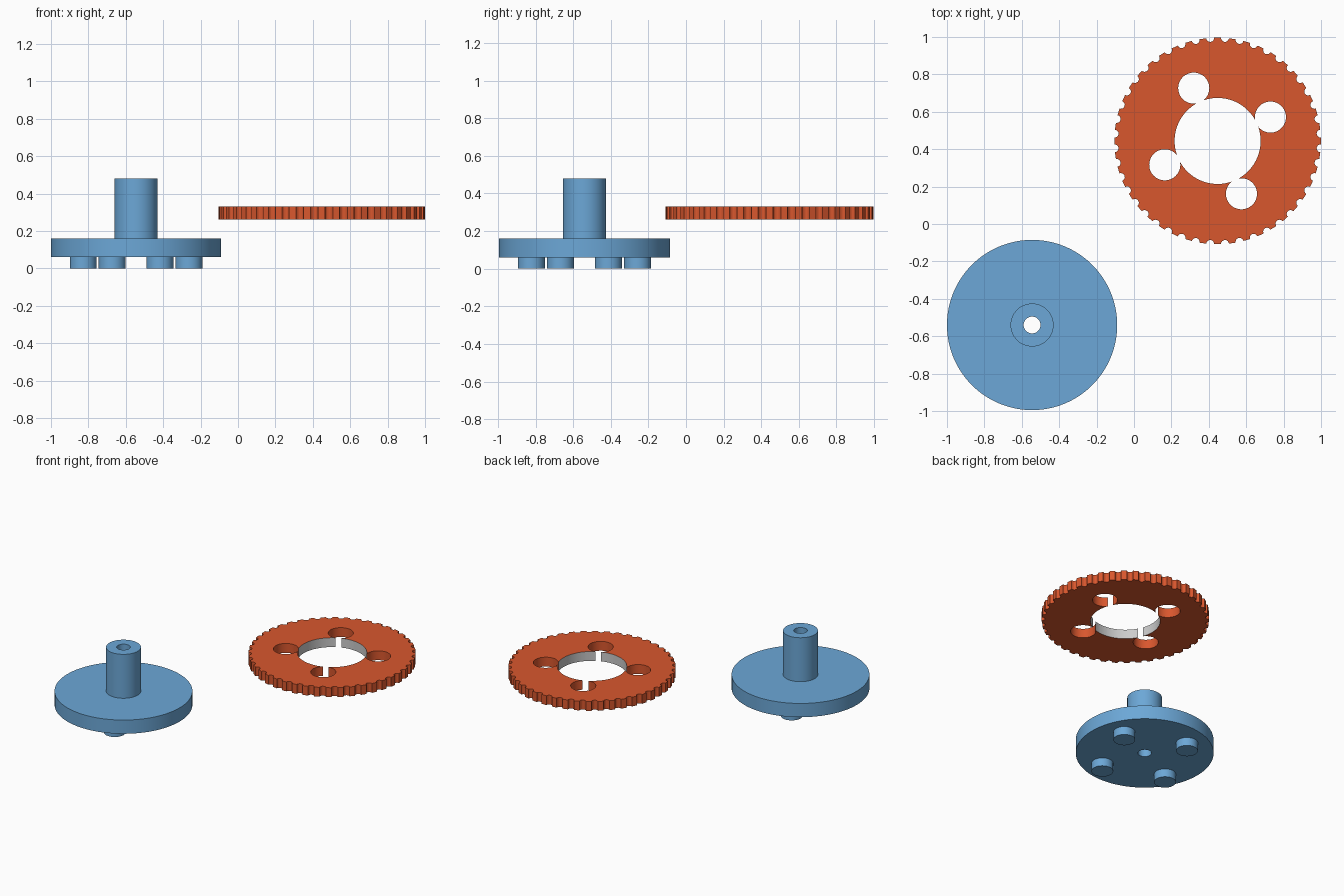
import bpy, bmesh
from math import pi, cos, sin, hypot, radians

if "Cube" in bpy.data.objects:
    bpy.data.objects.remove(bpy.data.objects["Cube"])

HUB = (-0.545, -0.54)
RING = (0.447, 0.444)
BOLT_R, BOLT_ANGLE = 0.31, radians(24.3)
BORE_R = 0.23


def material(name, rgb):
    m = bpy.data.materials.new(name)
    m.use_nodes = True
    m.diffuse_color = (*rgb, 1)
    m.node_tree.nodes["Principled BSDF"].inputs["Base Color"].default_value = (*rgb, 1)
    return m


blue = material("blue", (0.15, 0.39, 0.68))
orange = material("orange", (0.69, 0.095, 0.027))
grey = material("light grey", (0.6, 0.6, 0.6))


def prism(name, outline, centre, z0, z1, mat):
    """Extrude a closed outline between two heights."""
    bm = bmesh.new()
    face = bm.faces.new([bm.verts.new((x, y, z0)) for x, y in outline])
    top = bmesh.ops.extrude_face_region(bm, geom=[face])["geom"]
    bmesh.ops.translate(bm, vec=(0, 0, z1 - z0),
                        verts=[v for v in top if isinstance(v, bmesh.types.BMVert)])
    bmesh.ops.recalc_face_normals(bm, faces=bm.faces)
    mesh = bpy.data.meshes.new(name)
    bm.to_mesh(mesh)
    bm.free()
    mesh.materials.append(mat)
    ob = bpy.data.objects.new(name, mesh)
    ob.location = (*centre, 0)
    bpy.context.collection.objects.link(ob)
    return ob


def circle(r, n=96):
    return [(r * cos(2 * pi * i / n), r * sin(2 * pi * i / n)) for i in range(n)]


def bolt_points(centre):
    for i in range(4):
        a = BOLT_ANGLE + i * pi / 2
        yield centre[0] + BOLT_R * cos(a), centre[1] + BOLT_R * sin(a)


def activate(ob):
    bpy.ops.object.select_all(action='DESELECT')
    ob.select_set(True)
    bpy.context.view_layer.objects.active = ob


def drill(ob, r, centre):
    cutter = prism("cutter", circle(r), centre, -0.2, 0.8, ob.data.materials[0])
    cutter.hide_render = True
    mod = ob.modifiers.new("drill", 'BOOLEAN')
    mod.object, mod.operation, mod.solver = cutter, 'DIFFERENCE', 'EXACT'
    activate(ob)
    bpy.ops.object.modifier_apply(modifier=mod.name)
    bpy.data.objects.remove(cutter)


def smooth(ob):
    activate(ob)
    bpy.ops.object.shade_smooth_by_angle(angle=radians(20))


# Hub: disc, hollow shaft and four drive pins
disc = prism("hub_disc", circle(0.455, 128), HUB, 0.06, 0.16, blue)
shaft = prism("hub_shaft", circle(0.115), HUB, 0.16, 0.48, blue)
for part in (disc, shaft):
    drill(part, 0.045, HUB)
    smooth(part)
for i, p in enumerate(bolt_points(HUB)):
    smooth(prism(f"drive_pin_{i + 1}", circle(0.072, 64), p, 0, 0.06, blue))


# Toothed ring: round notches scooped out of the rim
def rim(r, teeth, notch_r, steps=8):
    pts = []
    for t in range(teeth):
        a = 2 * pi * (t + 0.5) / teeth
        for s in range(steps + 1):
            b = pi * (s / steps - 0.5)
            u, v = r - notch_r * cos(b), notch_r * sin(b)
            pts.append((u * cos(a) - v * sin(a), u * sin(a) + v * cos(a)))
        pts.append((r * cos(a + pi / teeth), r * sin(a + pi / teeth)))
    return pts


ring = prism("toothed_ring", rim(0.552, 44, 0.021), RING, 0.262, 0.33, orange)
drill(ring, BORE_R, RING)
for p in bolt_points(RING):
    drill(ring, 0.083, p)

# Bore wall is grey
ring.data.materials.append(grey)
for f in ring.data.polygons:
    rad = [hypot(*ring.data.vertices[v].co.xy) for v in f.vertices]
    if abs(f.normal.z) < 0.5 and all(abs(d - BORE_R) < 0.001 for d in rad):
        f.material_index = 1
smooth(ring)
